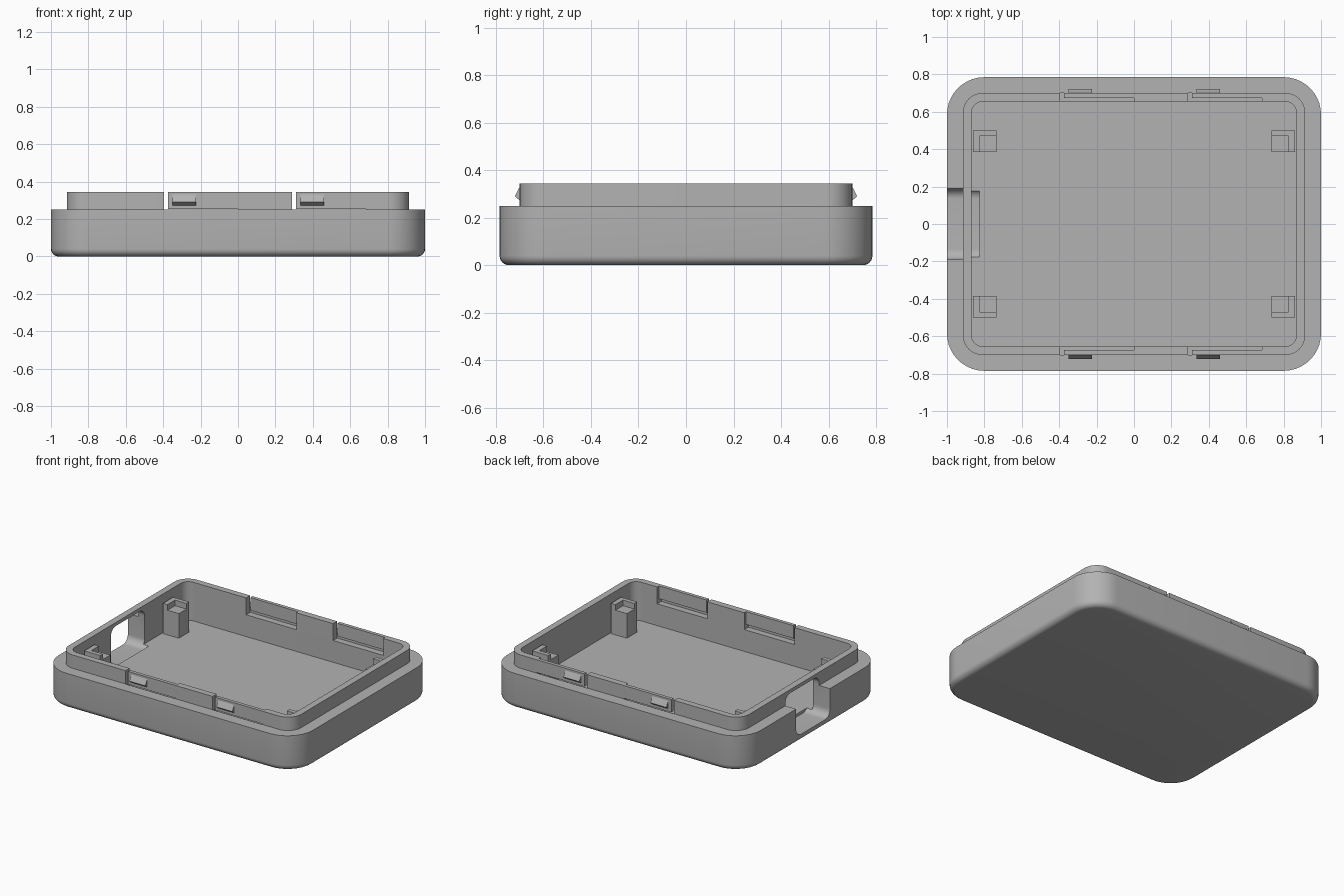
import bpy, bmesh, math

cube = bpy.data.objects.get("Cube")
if cube:
    bpy.data.objects.remove(cube, do_unlink=True)

grey = bpy.data.materials.new("matte_grey")
grey.use_nodes = True
colour = (0.45, 0.45, 0.45, 1)
grey.diffuse_color = colour
grey.node_tree.nodes["Principled BSDF"].inputs["Base Color"].default_value = colour

LEDGE, TOP, FLOOR = 0.25, 0.345, 0.07
LIP_Y, ARM_Y, WALL_Y = 0.70, 0.675, 0.655


def finish(name, bm):
    bmesh.ops.recalc_face_normals(bm, faces=bm.faces)
    mesh = bpy.data.meshes.new(name)
    bm.to_mesh(mesh)
    bm.free()
    mesh.materials.append(grey)
    obj = bpy.data.objects.new(name, mesh)
    bpy.context.collection.objects.link(obj)
    return obj


def rounded_rect(hx, hy, r, steps=10):
    """Outline of a rectangle with rounded corners."""
    pts = []
    for q, (sx, sy) in enumerate([(1, 1), (-1, 1), (-1, -1), (1, -1)]):
        for i in range(steps + 1):
            a = (q + i / steps) * math.pi / 2
            pts.append((sx * (hx - r) + r * math.cos(a), sy * (hy - r) + r * math.sin(a)))
    return pts


def loft(name, rings):
    """Skin a stack of equal-length point rings and cap both ends."""
    bm = bmesh.new()
    loops = [[bm.verts.new(p) for p in ring] for ring in rings]
    for a, b in zip(loops, loops[1:]):
        for i in range(len(a)):
            j = (i + 1) % len(a)
            bm.faces.new((a[i], a[j], b[j], b[i]))
    bm.faces.new(loops[0][::-1])
    bm.faces.new(loops[-1])
    return finish(name, bm)


def box(name, x, y, z):
    ring = [(x[0], y[0]), (x[1], y[0]), (x[1], y[1]), (x[0], y[1])]
    return loft(name, [[(*p, h) for p in ring] for h in z])


def cut(target, cutter):
    mod = target.modifiers.new("cut", "BOOLEAN")
    mod.operation, mod.solver, mod.object = "DIFFERENCE", "EXACT", cutter
    bpy.context.view_layer.update()
    graph = bpy.context.evaluated_depsgraph_get()
    mesh = bpy.data.meshes.new_from_object(target.evaluated_get(graph))
    target.modifiers.clear()
    target.data = mesh
    bpy.data.objects.remove(cutter, do_unlink=True)


# Tray: rounded underside, outer wall, ledge, raised lip, hollow inside
fillet = 0.04
levels = []
for i in range(7):
    a = i / 6 * math.pi / 2
    inset = fillet * (1 - math.sin(a))
    levels.append((1 - inset, 0.785 - inset, 0.2 - inset, fillet * (1 - math.cos(a))))
levels += [(1, 0.785, 0.2, LEDGE), (0.915, LIP_Y, 0.105, LEDGE), (0.915, LIP_Y, 0.105, TOP),
           (0.868, WALL_Y, 0.06, TOP), (0.868, WALL_Y, 0.06, FLOOR)]
tray = loft("tray", [[(*p, z) for p in rounded_rect(hx, hy, r)] for hx, hy, r, z in levels])

# Cable port through the end wall
port = [(y, z + 0.185) for y, z in rounded_rect(0.19, 0.135, 0.055)]
cut(tray, loft("port_cutter", [[(x, *p) for p in port] for x in (-1.1, -0.825)]))

# Clips on both long sides: slot in the lip, thin spring arm, wedge hook
for x0, x1 in ((-0.395, 0.0), (0.29, 0.685)):
    for side, label in ((-1, "front"), (1, "back")):
        cut(tray, box("slot_cutter", (x0, x1), (side * 0.64, side * (LIP_Y + 0.0005)), (0.225, 0.4)))
        box(label + "_clip_arm", (x0 + 0.02, x1), (side * ARM_Y, side * LIP_Y), (0.254, TOP))
        wedge = [(LIP_Y - 0.005, 0.273), (LIP_Y, 0.273), (0.721, 0.29),
                 (LIP_Y, 0.33), (LIP_Y - 0.005, 0.33)]
        loft(label + "_clip_hook", [[(x, side * y, z) for y, z in wedge]
                                    for x in (x0 + 0.045, x0 + 0.17)])

bpy.ops.object.select_all(action="DESELECT")
tray.select_set(True)
bpy.context.view_layer.objects.active = tray
bpy.ops.object.shade_smooth_by_angle(angle=math.radians(30))

# Corner posts: L-shaped raised rim around a lower seat
foot = [(0.735, 0.385), (0.86, 0.385), (0.86, 0.5), (0.735, 0.5)]
rim = [(0.825, 0.385), (0.86, 0.385), (0.86, 0.5), (0.735, 0.5), (0.735, 0.47), (0.825, 0.47)]
for sx, x_label in ((-1, "right"), (1, "left")):
    for sy, y_label in ((-1, "front"), (1, "back")):
        name = y_label + "_" + x_label + "_post"
        for part, ring, z in ((name, foot, (FLOOR, 0.245)), (name + "_rim", rim, (0.245, 0.285))):
            loft(part, [[(sx * x, sy * y, h) for x, y in ring] for h in z])
